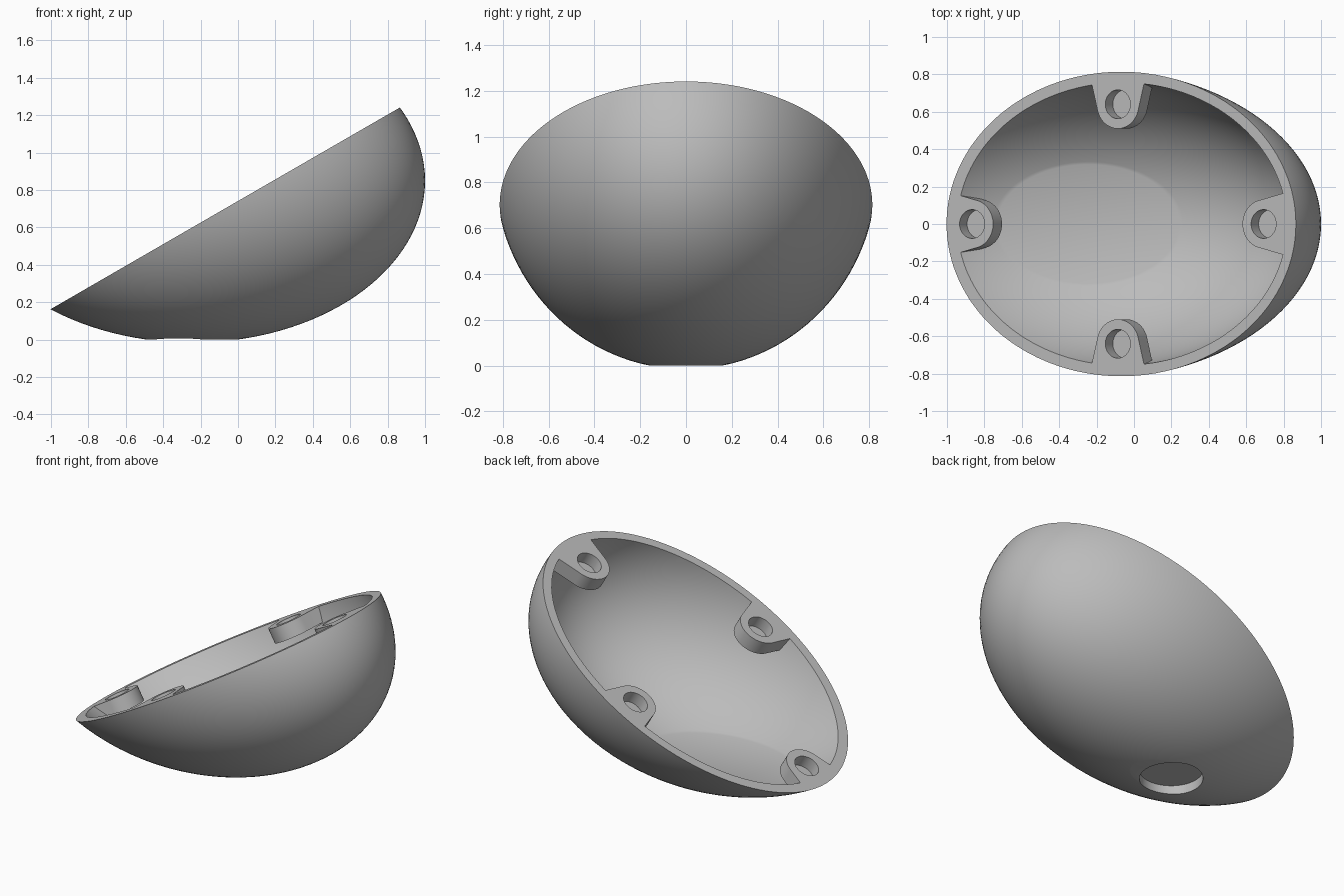
import bpy, bmesh, math
from mathutils import Matrix, Vector

if "Cube" in bpy.data.objects:
    bpy.data.objects.remove(bpy.data.objects["Cube"], do_unlink=True)

CENTRE = Vector((-0.245, 0, 0.85))       # centre of the full ellipsoid
RADII = Vector((1.245, 0.835, 0.866))
WALL = 0.057
FLOOR_Z = 0.112
BOSS_DEPTH, HOLE_DEPTH = 0.095, 0.08
TILT = math.radians(30)
# rim frame: local x runs up the slope, local z points out of the opening
RIM = Matrix.Translation((-0.0675, 0, 0.7025)) @ Matrix.Rotation(-TILT, 4, "Y")

grey = bpy.data.materials.new("plain_grey")
grey.use_nodes = True
grey.diffuse_color = (0.5, 0.5, 0.5, 1)
grey.node_tree.nodes["Principled BSDF"].inputs["Base Color"].default_value = (0.5, 0.5, 0.5, 1)


def to_object(bm, name):
    bmesh.ops.recalc_face_normals(bm, faces=bm.faces)
    mesh = bpy.data.meshes.new(name)
    bm.to_mesh(mesh)
    bm.free()
    mesh.materials.append(grey)
    obj = bpy.data.objects.new(name, mesh)
    bpy.context.collection.objects.link(obj)
    return obj


def ellipsoid(name, radii, cuts):
    """Ellipsoid trimmed and capped by planes given as (point, outward normal)."""
    bm = bmesh.new()
    bmesh.ops.create_uvsphere(bm, u_segments=128, v_segments=64, radius=1)
    bmesh.ops.transform(bm, matrix=Matrix.Translation(CENTRE) @ Matrix.Diagonal((*radii, 1)), verts=bm.verts)
    for point, normal in cuts:
        bmesh.ops.bisect_plane(bm, geom=bm.verts[:] + bm.edges[:] + bm.faces[:],
                               plane_co=point, plane_no=normal, clear_outer=True)
        bmesh.ops.holes_fill(bm, edges=[e for e in bm.edges if e.is_boundary], sides=0)
    return to_object(bm, name)


def prism(name, outline, low, high, matrix):
    """Extrude a flat outline from low to high along the local z axis."""
    bm = bmesh.new()
    face = bm.faces.new([bm.verts.new((x, y, low)) for x, y in outline])
    top = bmesh.ops.extrude_face_region(bm, geom=[face])["geom"]
    bmesh.ops.translate(bm, vec=(0, 0, high - low), verts=[v for v in top if isinstance(v, bmesh.types.BMVert)])
    bmesh.ops.transform(bm, matrix=matrix, verts=bm.verts)
    return to_object(bm, name)


def arc(radius, start, end, count):
    return [(radius * math.cos(start + (end - start) * i / count),
             radius * math.sin(start + (end - start) * i / count)) for i in range(count + 1)]


def subtract(target, cutter):
    mod = target.modifiers.new("cut", "BOOLEAN")
    mod.operation, mod.solver, mod.object = "DIFFERENCE", "EXACT", cutter
    bpy.context.view_layer.objects.active = target
    bpy.ops.object.modifier_apply(modifier=mod.name)
    bpy.data.objects.remove(cutter, do_unlink=True)


# Solid bowl and the cavity that hollows it
down = Vector((0, 0, -1))
rim_normal = RIM.to_3x3() @ Vector((0, 0, 1))
bowl = ellipsoid("tilted_bowl", RADII, [(RIM.translation, rim_normal), (Vector(), down)])
cavity = ellipsoid("cavity", RADII - Vector((WALL, WALL, WALL)), [(Vector((0, 0, FLOOR_Z)), down)])

# Four screw bosses: rounded inward tip, flaring out to the wall
tip = arc(0.13, math.radians(100), math.radians(260), 32)
outline = tip + [(0.3, -0.21), (0.3, 0.21)]
circle = arc(0.077, 0, math.tau, 48)[:-1]
holes = []
for i, reach in enumerate((0.9, 0.64, 0.9, 0.64)):
    place = (RIM @ Matrix.Translation((-0.022, 0, 0)) @ Matrix.Rotation(i * math.pi / 2, 4, "Z")
             @ Matrix.Translation((reach, 0, 0)))
    subtract(cavity, prism("boss_space", outline, -BOSS_DEPTH, 0.8, place))
    holes.append(prism("screw_hole", circle, -HOLE_DEPTH, 0.1, place))
subtract(bowl, cavity)
for hole in holes:
    subtract(bowl, hole)

# Round blind recess in the underside
recess = prism("recess", arc(0.187, 0, math.tau, 64)[:-1], -0.1, 0.06, Matrix.Translation((-0.285, 0, 0)))
subtract(bowl, recess)

bpy.ops.object.select_all(action="DESELECT")
bowl.select_set(True)
bpy.context.view_layer.objects.active = bowl
bpy.ops.object.shade_smooth_by_angle(angle=math.radians(25))
